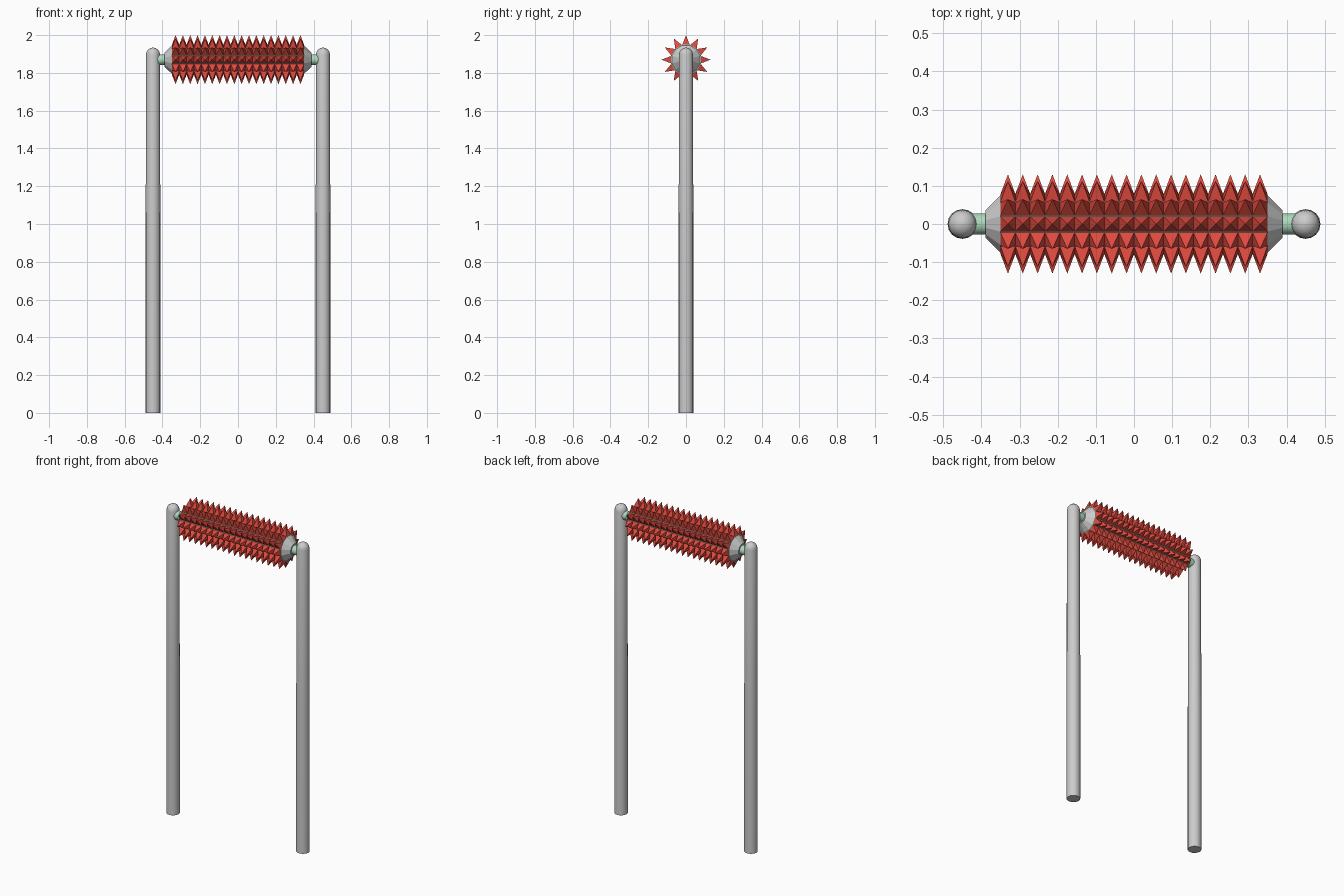
import bpy, bmesh
from math import sin, cos, pi, radians
from mathutils import Matrix, Vector

if "Cube" in bpy.data.objects:
    bpy.data.objects.remove(bpy.data.objects["Cube"])

AXLE_Z = 1.87
ROWS, SPIKES = 12, 18
APOTHEM, TIP, HALF_LEN = 0.079, 0.13, 0.35


def material(name, color):
    m = bpy.data.materials.new(name)
    m.diffuse_color = color
    m.use_nodes = True
    m.node_tree.nodes["Principled BSDF"].inputs["Base Color"].default_value = m.diffuse_color
    return m


def finish(name, bm, mat=None, smooth=False):
    bmesh.ops.recalc_face_normals(bm, faces=bm.faces)
    me = bpy.data.meshes.new(name)
    bm.to_mesh(me)
    bm.free()
    ob = bpy.data.objects.new(name, me)
    bpy.context.collection.objects.link(ob)
    if mat:
        me.materials.append(mat)
    if smooth:
        bpy.context.view_layer.objects.active = ob
        ob.select_set(True)
        bpy.ops.object.shade_smooth_by_angle(angle=radians(35))
        ob.select_set(False)
    return ob


def lathe(name, profile, sides, matrix, mat=None, smooth=False, offset=0.0):
    """Stack of (radius, height) rings around local z, closed at both ends."""
    bm = bmesh.new()
    rings = [[bm.verts.new((r * cos(2 * pi * i / sides + offset),
                            r * sin(2 * pi * i / sides + offset), h))
              for i in range(sides)] for r, h in profile]
    for a, b in zip(rings, rings[1:]):
        for i in range(sides):
            j = (i + 1) % sides
            bm.faces.new((a[i], a[j], b[j], b[i]))
    bm.faces.new(rings[0])
    bm.faces.new(rings[-1])
    bmesh.ops.remove_doubles(bm, verts=bm.verts, dist=1e-5)
    bm.transform(matrix)
    return finish(name, bm, mat, smooth)


red = material("red", (0.75, 0.07, 0.05, 1))
green = material("pale_green", (0.42, 0.7, 0.5, 1))

# Posts with domed tops
dome = [(0.037 * cos(t * pi / 8), 1.897 + 0.037 * sin(t * pi / 8)) for t in range(4)]
post = [(0.039, 0), (0.039, 0.9), *dome, (0.001, 1.934)]
for side, s in (("left", -1), ("right", 1)):
    lathe(side + "_post", post, 16, Matrix.Translation((s * 0.45, 0, 0)), smooth=True)

# Axle, roller core and end caps, all turned to lie along x
along_x = Matrix.Translation((0, 0, AXLE_Z)) @ Matrix.Rotation(pi / 2, 4, 'Y')
corner = APOTHEM / cos(pi / ROWS)
lathe("axle", [(0.028, -0.45), (0.028, 0.45)], 16, along_x, green, True)
lathe("roller_core", [(corner, -HALF_LEN), (corner, HALF_LEN)], ROWS, along_x,
      green, offset=pi / ROWS)
for side, s in (("left", -1), ("right", 1)):
    lathe(side + "_end_cap", [(corner, s * 0.346), (0.037, s * 0.39)], ROWS,
          along_x, offset=pi / ROWS)

# Rows of four-sided spikes around the roller
bm = bmesh.new()
pitch = 2 * HALF_LEN / SPIKES
hw, hl = 0.0195, pitch / 2
for row in range(ROWS):
    turn = Matrix.Translation((0, 0, AXLE_Z)) @ Matrix.Rotation(2 * pi * row / ROWS, 4, 'X')
    for k in range(SPIKES):
        x = -HALF_LEN + pitch * (k + 0.5)
        base = [bm.verts.new(turn @ Vector((x + sx * hl, sy * hw, APOTHEM)))
                for sx, sy in ((-1, -1), (1, -1), (1, 1), (-1, 1))]
        tip = bm.verts.new(turn @ Vector((x, 0, TIP)))
        bm.faces.new(base[::-1])
        for i in range(4):
            bm.faces.new((base[i], base[(i + 1) % 4], tip))
finish("roller_spikes", bm, red)
